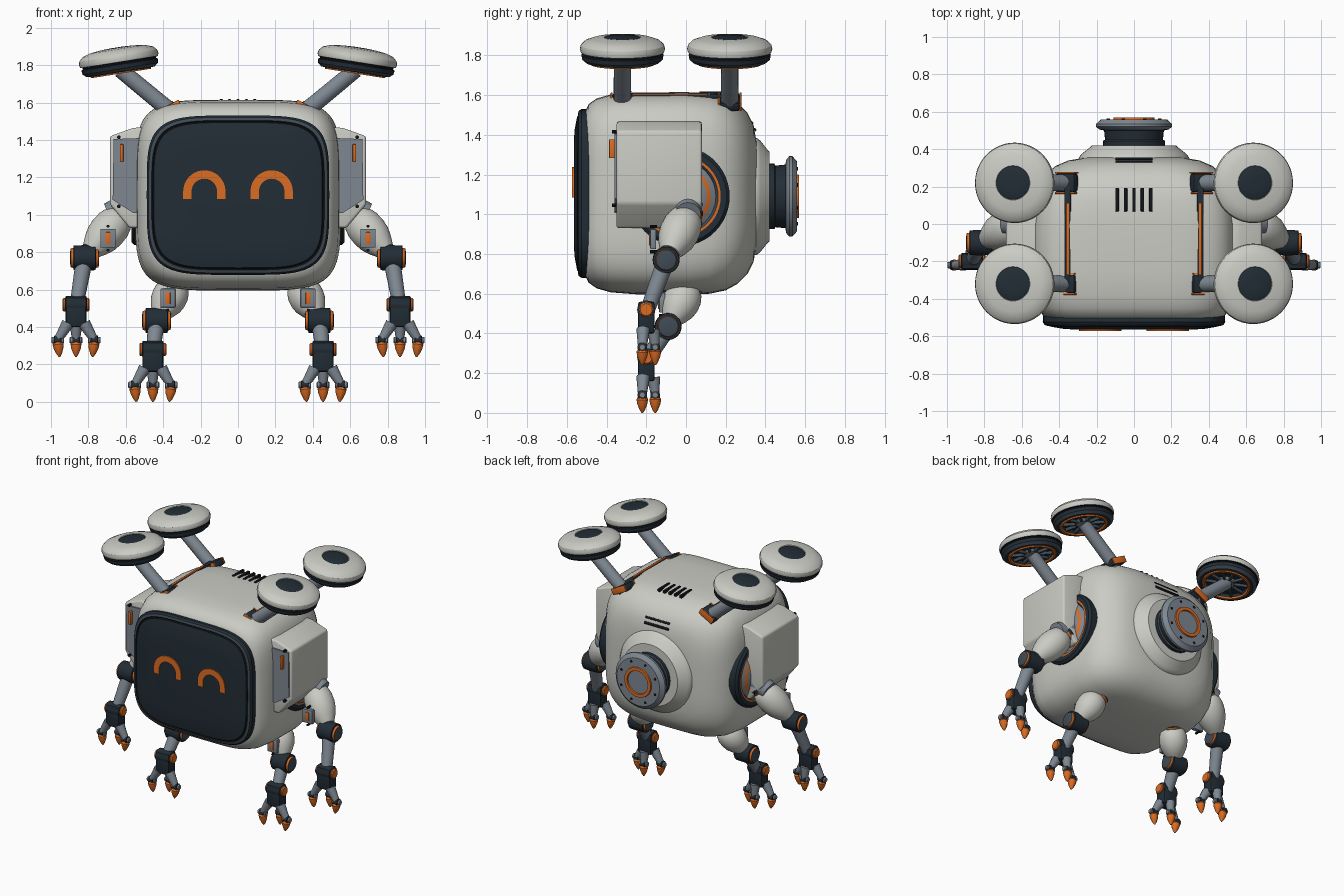
import bpy, bmesh, math
from mathutils import Vector, Matrix

if "Cube" in bpy.data.objects:
    bpy.data.objects.remove(bpy.data.objects["Cube"])

COLOURS = {
    "white_shell": (0.60, 0.60, 0.56),
    "dark_navy": (0.016, 0.026, 0.036),
    "steel_grey": (0.21, 0.245, 0.285),
    "slate_trim": (0.05, 0.07, 0.09),
    "orange_accent": (0.72, 0.15, 0.016),
    "black_detail": (0.006, 0.008, 0.01),
}
MATS = {}
for key, rgb in COLOURS.items():
    m = bpy.data.materials.new(key)
    m.use_nodes = True
    m.diffuse_color = (*rgb, 1)
    m.node_tree.nodes["Principled BSDF"].inputs["Base Color"].default_value = (*rgb, 1)
    MATS[key] = m
WHITE, DARK, STEEL, SLATE, ORANGE, BLACK = COLOURS
made = []


def finish(bm, name, mats, mirror):
    """Turn a bmesh into an object, optionally mirrored across x."""
    bmesh.ops.recalc_face_normals(bm, faces=bm.faces)
    mesh = bpy.data.meshes.new(name)
    bm.to_mesh(mesh)
    bm.free()
    for k in mats:
        mesh.materials.append(MATS[k])
    ob = bpy.data.objects.new(name, mesh)
    bpy.context.collection.objects.link(ob)
    if mirror:
        mod = ob.modifiers.new("Mirror", "MIRROR")
        mod.use_mirror_merge = False
    made.append(ob)
    return ob


def skin(name, rings, keys, mirror=False):
    """Bridge rings of points; keys[i] colours the band after ring i."""
    bm = bmesh.new()
    used = list(dict.fromkeys(keys))
    vs = [[bm.verts.new(p) for p in ring] for ring in rings]
    n = len(rings[0])
    for a, b, k in zip(vs, vs[1:], keys):
        for i in range(n):
            j = (i + 1) % n
            bm.faces.new((a[i], a[j], b[j], b[i])).material_index = used.index(k)
    bm.faces.new(vs[0]).material_index = used.index(keys[0])
    bm.faces.new(vs[-1]).material_index = used.index(keys[-1])
    return finish(bm, name, used, mirror)


def lathe(name, origin, axis, profile, mirror=False, seg=32):
    """Revolve (radius, height, colour) points round an axis."""
    q = Vector((0, 0, 1)).rotation_difference(Vector(axis))
    ang = [2 * math.pi * i / seg for i in range(seg)]
    rings = [[Vector(origin) + q @ Vector((r * math.cos(t), r * math.sin(t), h)) for t in ang]
             for r, h, _ in profile]
    return skin(name, rings, [p[2] for p in profile], mirror)


def rod(name, p, q, r1, r2, key, mirror=False, seg=20):
    d = Vector(q) - Vector(p)
    return lathe(name, p, d, [(r1, 0, key), (r2, d.length, key)], mirror, seg)


def loft(name, sections, zc, seg=72):
    """Rounded-square sections (y, half width, half height, power, colour)."""
    def pw(v, n):
        return math.copysign(abs(v) ** (2 / n), v)
    ang = [2 * math.pi * i / seg for i in range(seg)]
    rings = [[(a * pw(math.cos(t), n), y, zc + b * pw(math.sin(t), n)) for t in ang]
             for y, a, b, n, _ in sections]
    return skin(name, rings, [s[4] for s in sections])


def box(name, centre, size, key, bevel=0.0, mirror=False, rot=None):
    bm = bmesh.new()
    bmesh.ops.create_cube(bm, size=1)
    bmesh.ops.scale(bm, vec=size, verts=bm.verts)
    if bevel:
        bmesh.ops.bevel(bm, geom=bm.edges[:], offset=bevel, segments=2, profile=0.5, affect='EDGES')
    mat = Matrix.Translation(centre) @ (rot or Matrix())
    bmesh.ops.transform(bm, matrix=mat, verts=bm.verts)
    return finish(bm, name, [key], mirror)


def prism(name, pts, y0, y1, key, bevel=0.0, mirror=True):
    """Extrude an x-z outline along y."""
    bm = bmesh.new()
    f = bm.faces.new([bm.verts.new((x, y0, z)) for x, z in pts])
    ext = bmesh.ops.extrude_face_region(bm, geom=[f])["geom"]
    bmesh.ops.translate(bm, vec=(0, y1 - y0, 0), verts=[g for g in ext if isinstance(g, bmesh.types.BMVert)])
    if bevel:
        bmesh.ops.bevel(bm, geom=bm.edges[:], offset=bevel, segments=3, profile=0.5, affect='EDGES')
    return finish(bm, name, [key], mirror)


# Body shell
shell = [(-0.51, .45, .41, 4.8), (-0.49, .485, .45, 4.8), (-0.45, .515, .478, 4.8),
         (-0.38, .538, .498, 4.8), (-0.25, .55, .508, 4.8), (0.0, .55, .51, 4.8),
         (0.12, .54, .505, 4.5), (0.2, .52, .488, 4.2), (0.26, .48, .455, 3.9),
         (0.31, .42, .405, 3.6), (0.34, .35, .345, 3.3), (0.355, .26, .26, 3)]
loft("body_shell", [(*s, WHITE) for s in shell], 1.105)

# Face screen with stepped rim
screen = [(-0.47, .486, .424, DARK), (-0.525, .488, .426, DARK), (-0.54, .478, .416, SLATE),
          (-0.545, .462, .4, BLACK), (-0.54, .456, .394, BLACK), (-0.548, .45, .388, DARK),
          (-0.56, .38, .325, DARK), (-0.565, .31, .265, DARK)]
loft("face_screen", [(y, a, b, 4.4, k) for y, a, b, k in screen], 1.105)

# Smiling eyes
arc = [math.pi * i / 24 for i in range(25)]
def arch(r):
    return [(.18 + r, 1.085)] + [(.18 + r * math.cos(t), 1.125 + r * math.sin(t)) for t in arc] + [(.18 - r, 1.085)]
prism("smile_eye", arch(.113) + arch(.068)[::-1], -0.565, -0.573, ORANGE)

# Side pods with front panels
prism("side_pod", [(.45, 1.47), (.56, 1.465), (.685, 1.42), (.685, 1.055), (.58, .93), (.45, .93)],
      -0.35, 0.08, WHITE, 0.014)
prism("pod_panel", [(.53, 1.41), (.665, 1.405), (.67, 1.08), (.56, 1.01), (.53, 1.01)], -0.345, -0.36, STEEL)
box("pod_light", (.622, -0.372, 1.33), (.018, .03, .095), ORANGE, 0.003, True)
for z in (1.415, 1.045):
    rod("pod_screw", (.637, -0.34, z), (.637, -0.372, z), .01, .01, BLACK, True, 10)

# Shoulder sockets
lathe("shoulder_socket", (.47, -0.03, 1.09), (1, 0, 0),
      [(.25, 0, DARK), (.25, .085, DARK), (.235, .1, DARK), (.205, .1, ORANGE), (.192, .1, SLATE),
       (.18, .085, STEEL), (.155, .1, ORANGE), (.135, .11, STEEL), (.1, .125, STEEL)], True, 48)

# Rear thruster
lathe("thruster_base", (0, .32, 1.09), (0, 1, 0),
      [(.3, 0, WHITE), (.295, .035, WHITE), (.28, .055, WHITE), (.235, .09, WHITE), (.225, .1, WHITE),
       (.17, .1, WHITE)], seg=48)
lathe("thruster_nozzle", (0, .41, 1.09), (0, 1, 0),
      [(.165, 0, DARK), (.165, .035, SLATE), (.155, .04, DARK), (.16, .09, SLATE), (.185, .095, STEEL),
       (.203, .11, STEEL), (.203, .125, STEEL), (.175, .15, STEEL), (.11, .15, ORANGE), (.108, .16, ORANGE),
       (.085, .16, ORANGE), (.083, .15, STEEL), (.02, .15, STEEL)], seg=48)
for i in range(8):
    t = math.pi * (i + .5) / 4
    p = (.15 * math.cos(t), .55, 1.09 + .15 * math.sin(t))
    rod("nozzle_screw", p, (p[0], .564, p[2]), .009, .009, BLACK, seg=8)

# Cooling slots on the roof and the back
for i in range(5):
    box("roof_slot", (.045 * (i - 2), .13, 1.607), (.018, .125, .022), BLACK, 0.003)
tilt = Matrix.Rotation(math.radians(-50), 4, 'X')
for y, z in ((.305, 1.495), (.33, 1.46), (.345, 1.425)):
    box("back_slot", (0, y, z), (.2, .016, .016), BLACK, 0.003, rot=tilt)

# Roof rails
box("rail_base", (.355, -0.05, 1.593), (.034, .56, .02), DARK, 0.004, True)
box("rail_strip", (.355, -0.08, 1.602), (.016, .38, .014), ORANGE, 0.003, True)

# Rotors on slanted struts
lean = math.radians(9)
axis = Vector((math.sin(lean), 0, math.cos(lean)))
rotor = [(.05, -.045, STEEL), (.065, -.03, DARK), (.135, -.03, DARK), (.142, -.052, ORANGE), (.148, -.06, ORANGE),
         (.162, -.06, ORANGE), (.165, -.052, DARK), (.185, -.05, SLATE), (.203, -.035, DARK),
         (.207, -.012, BLACK), (.198, -.006, BLACK), (.198, 0, BLACK), (.21, .002, WHITE), (.215, .018, WHITE),
         (.21, .038, WHITE), (.19, .057, WHITE), (.15, .071, WHITE), (.092, .078, WHITE),
         (.09, .074, DARK), (.08, .079, DARK), (.03, .081, DARK)]
turn = Vector((0, 0, 1)).rotation_difference(axis).to_matrix().to_4x4()
for side, y in (("front", -0.32), ("rear", .22)):
    c = Vector((.635, y, 1.815))
    lathe(side + "_rotor", c, axis, rotor, True, 48)
    for i in range(10):
        spin = turn @ Matrix.Rotation(math.tau * i / 10, 4, 'Z')
        box(side + "_rotor_spoke", c + spin @ Vector((.1, 0, -.042)), (.09, .014, .02), SLATE, 0, True, spin)
    rod(side + "_strut", (.35, y, 1.545), c - axis * .04, .045, .043, STEEL, True)
    slant = Matrix.Rotation(math.radians(28), 4, 'Y')
    box(side + "_strut_clamp", (.36, y, 1.565), (.12, .1, .05), DARK, 0.012, True, slant)
    for e in (-1, 1):
        box(side + "_clamp_trim", (.36, y + e * .054, 1.567), (.12, .01, .046), ORANGE, 0.003, True, slant)


def limb(n, top, mid, wrist, r, plate):
    """Padded upper part, pivot, thin lower part and three-clawed gripper."""
    top, mid, wrist = Vector(top), Vector(mid), Vector(wrist)
    d = mid - top
    egg = [(0, .5), (.03, .68), (.1, .85), (.24, .98), (.4, 1), (.55, .93), (.7, .75), (.84, .52)]
    lathe(n + "_upper", top, d, [(r * w, d.length * f, WHITE) for f, w in egg], True)
    lathe(n + "_collar", top - d.normalized() * .03, d,
          [(.07, 0, DARK), (.07, .025, ORANGE), (.066, .036, STEEL), (.05, .05, STEEL)], True)
    # Badge plate
    p = Vector(plate)
    box(n + "_plate", p, (.08, .03, .1), STEEL, 0.004, True)
    box(n + "_plate_light", p - Vector((0, .016, 0)), (.026, .01, .064), ORANGE, 0.002, True)
    for e in (-1, 1):
        s = p + Vector((0, .02, e * .064))
        rod(n + "_plate_screw", s, s - Vector((0, .035, 0)), .008, .008, BLACK, True, 8)
    # Middle pivot and lower rod
    lathe(n + "_pivot", mid - Vector((.078, 0, 0)), (1, 0, 0),
          [(.03, 0, SLATE), (.05, .004, ORANGE), (.054, .018, DARK), (.066, .02, DARK), (.068, .078, DARK),
           (.066, .136, DARK), (.054, .138, ORANGE), (.05, .152, SLATE), (.03, .156, SLATE)], True)
    rod(n + "_lower", mid, wrist, .046, .036, STEEL, True)
    # Wrist block with side caps
    box(n + "_wrist", wrist - Vector((0, 0, .02)), (.112, .085, .16), DARK, 0.014, True)
    hub = wrist + Vector((-.072, 0, .02))
    lathe(n + "_wrist_caps", hub, (1, 0, 0),
          [(.03, 0, ORANGE), (.036, .006, ORANGE), (.036, .014, DARK), (.046, .018, DARK),
           (.046, .126, DARK), (.036, .13, ORANGE), (.036, .138, ORANGE), (.03, .144, ORANGE)], True, 20)
    # Fingers
    for dx, dy in ((-.098, -.02), (.098, -.02), (0, .045)):
        knuckle = wrist + Vector((dx, dy, -.17))
        rod(n + "_finger", wrist + Vector((dx * .45, dy * .8, -.08)), knuckle, .034, .022, STEEL, True, 14)
        lathe(n + "_knuckle", knuckle - Vector((.034, 0, 0)), (1, 0, 0),
              [(.014, 0, STEEL), (.018, .004, STEEL), (.018, .014, DARK), (.025, .016, DARK),
               (.025, .052, DARK), (.018, .054, STEEL), (.018, .064, STEEL), (.014, .068, STEEL)], True, 14)
        tip = Vector((-dx * .1, 0, -.09))
        lathe(n + "_claw", knuckle, tip, [(.02, .005, ORANGE), (.03, .022, ORANGE), (.026, .045, ORANGE),
                                          (.014, .075, ORANGE), (.004, .09, ORANGE)], True, 14)


# Arms and legs
limb("arm", (.62, .01, 1.0), (.82, -.1, .77), (.866, -.2, .5), .1, (.695, -.165, .875))
rod("shoulder_stub", (.56, .01, 1.06), (.69, .01, 1.0), .075, .065, STEEL, True)
limb("leg", (.325, .015, .635), (.435, -.09, .435), (.455, -.2, .26), .095, (.375, -.12, .555))

# Smooth curved surfaces while keeping edges crisp
bpy.ops.object.select_all(action='DESELECT')
for ob in made:
    ob.select_set(True)
bpy.context.view_layer.objects.active = made[0]
bpy.ops.object.shade_smooth_by_angle(angle=math.radians(32))
